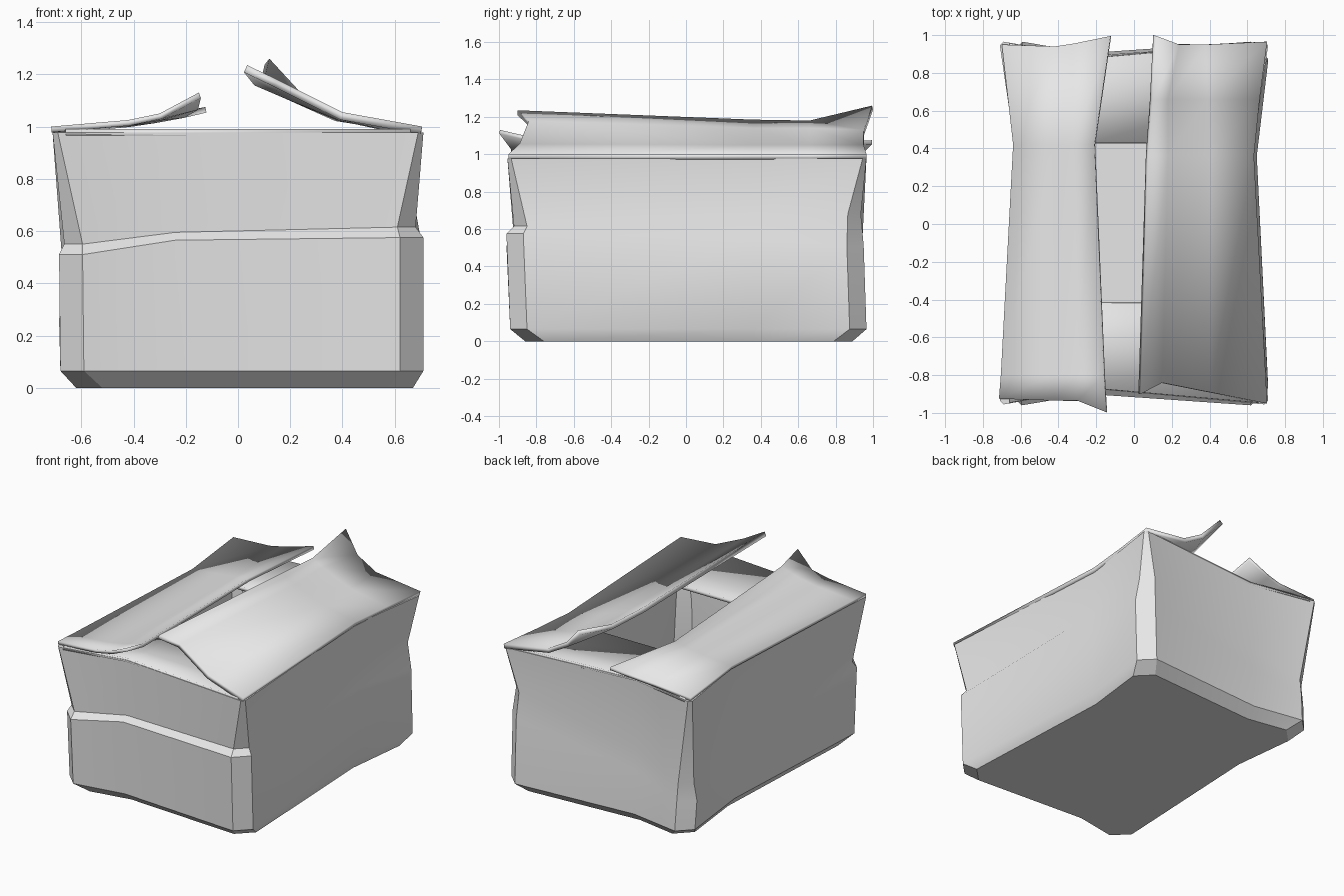
import bpy
import bmesh

cube = bpy.data.objects.get("Cube")
if cube:
    bpy.data.objects.remove(cube, do_unlink=True)

card = bpy.data.materials.new("plain grey card")
card.use_nodes = True
grey = (0.8, 0.8, 0.8, 1)
card.diffuse_color = grey
card.node_tree.nodes["Principled BSDF"].inputs["Base Color"].default_value = grey


def finish(name, bm, thickness=None):
    """Turn a bmesh into a named, shaded object, optionally thickened downwards."""
    mesh = bpy.data.meshes.new(name)
    bm.to_mesh(mesh)
    bm.free()
    mesh.materials.append(card)
    obj = bpy.data.objects.new(name, mesh)
    bpy.context.collection.objects.link(obj)
    if thickness:
        solid = obj.modifiers.new("thickness", 'SOLIDIFY')
        solid.thickness = thickness
        solid.offset = -1
    bpy.ops.object.select_all(action='DESELECT')
    obj.select_set(True)
    bpy.context.view_layer.objects.active = obj
    bpy.ops.object.shade_smooth_by_angle()
    return obj


def bridge(bm, lower, upper):
    """Join two closed loops of vertices with quads."""
    count = len(lower)
    for i in range(count):
        j = (i + 1) % count
        bm.faces.new((lower[i], lower[j], upper[j], upper[i]))


def ring(bm, left, right, front, back, cut, dent, heights):
    """Rectangle with cut corners and a dent in each side.
    Heights run anticlockwise: front-left corner, front, front-right corner, ..."""
    kink_x, kink_y = -0.24, 0.36
    outline = [
        (left + cut, front), (kink_x, front + dent), (right - cut, front),
        (right, front + cut), (right - dent, kink_y), (right, back - cut),
        (right - cut, back), (kink_x, back - dent), (left + cut, back),
        (left, back - cut), (left + dent, kink_y), (left, front + cut),
    ]
    if isinstance(heights, (int, float)):
        heights = [heights] * 8
    verts = []
    for i, (x, y) in enumerate(outline):
        side, step = divmod(i, 3)
        verts.append(bm.verts.new((x, y, heights[(side * 2 + step) % 8])))
    return verts


def sheet(name, rows, thickness):
    """Bent card sheet from rows of points, given left to right, front to back."""
    bm = bmesh.new()
    grid = [[bm.verts.new(p) for p in row] for row in rows]
    for near, far in zip(grid, grid[1:]):
        for i in range(len(near) - 1):
            bm.faces.new((near[i], near[i + 1], far[i + 1], far[i]))
    return finish(name, bm, thickness)


# Box body: outer rings up to the rim, then down inside to the floor
crease_low = (0.51, 0.565, 0.575, 0.55, 0.51, 0.36, 0.26, 0.37)
crease_high = (0.55, 0.595, 0.615, 0.68, 0.68, 0.5, 0.38, 0.46)
bm = bmesh.new()
loops = [
    ring(bm, -0.62, 0.67, -0.86, 0.89, 0.1, 0.05, 0),
    ring(bm, -0.68, 0.71, -0.94, 0.965, 0.09, 0.06, 0.065),
    ring(bm, -0.685, 0.71, -0.96, 0.95, 0.09, 0.06, crease_low),
    ring(bm, -0.665, 0.68, -0.92, 0.935, 0.07, 0.06, crease_high),
    ring(bm, -0.71, 0.71, -0.955, 0.965, 0.02, 0.085, 0.978),
    ring(bm, -0.68, 0.68, -0.925, 0.935, 0.02, 0.085, 0.978),
    ring(bm, -0.635, 0.65, -0.89, 0.905, 0.07, 0.06, crease_high),
    ring(bm, -0.65, 0.68, -0.91, 0.93, 0.09, 0.06, 0.05),
]
for lower, upper in zip(loops, loops[1:]):
    bridge(bm, lower, upper)
bm.faces.new(list(reversed(loops[0])))
bm.faces.new(loops[-1])
finish("box_body", bm)


# Short inner flaps: sag from the rim, then lift towards the free edge
def short_flap(name, side, hinge, dented, edge):
    rows = []
    for blend, z in ((0, 0.99), (0.5, 0.94), (1, 0.975)):
        row = []
        for x, start in ((-0.66, hinge), (-0.24, dented), (0.66, hinge)):
            y = side * (start + (edge - start) * blend)
            row.append((x * (1 - 0.08 * blend), y, z))
        rows.append(row)
    if side > 0:
        rows.reverse()
    return sheet(name, rows, 0.025)


short_flap("front_inner_flap", -1, 0.945, 0.865, 0.42)
short_flap("back_inner_flap", 1, 0.955, 0.875, 0.43)

# Right long flap: shallow, with both free corners curled up
sheet("right_long_flap", [
    [(-0.715, -0.925, 1), (-0.42, -0.935, 1.025), (-0.3, -0.935, 1.05), (-0.15, -0.995, 1.13)],
    [(-0.705, -0.8, 1), (-0.42, -0.8, 1.025), (-0.3, -0.8, 1.045), (-0.16, -0.8, 1.085)],
    [(-0.64, 0.42, 1), (-0.42, 0.42, 1.02), (-0.32, 0.42, 1.035), (-0.21, 0.42, 1.055)],
    [(-0.7, 0.95, 1), (-0.42, 0.94, 1.02), (-0.32, 0.955, 1.035), (-0.125, 0.995, 1.075)],
], 0.022)

# Left long flap: folded up steeply, with a raised back corner
sheet("left_long_flap", [
    [(0.035, -0.9, 1.235), (0.15, -0.84, 1.18), (0.4, -0.89, 1.055), (0.705, -0.95, 1)],
    [(0.075, 0.36, 1.185), (0.18, 0.36, 1.14), (0.4, 0.36, 1.05), (0.635, 0.36, 1)],
    [(0.1, 0.66, 1.18), (0.18, 0.66, 1.14), (0.39, 0.66, 1.05), (0.665, 0.66, 1)],
    [(0.12, 0.995, 1.26), (0.24, 0.95, 1.13), (0.38, 0.95, 1.05), (0.705, 0.965, 1)],
], 0.03)
